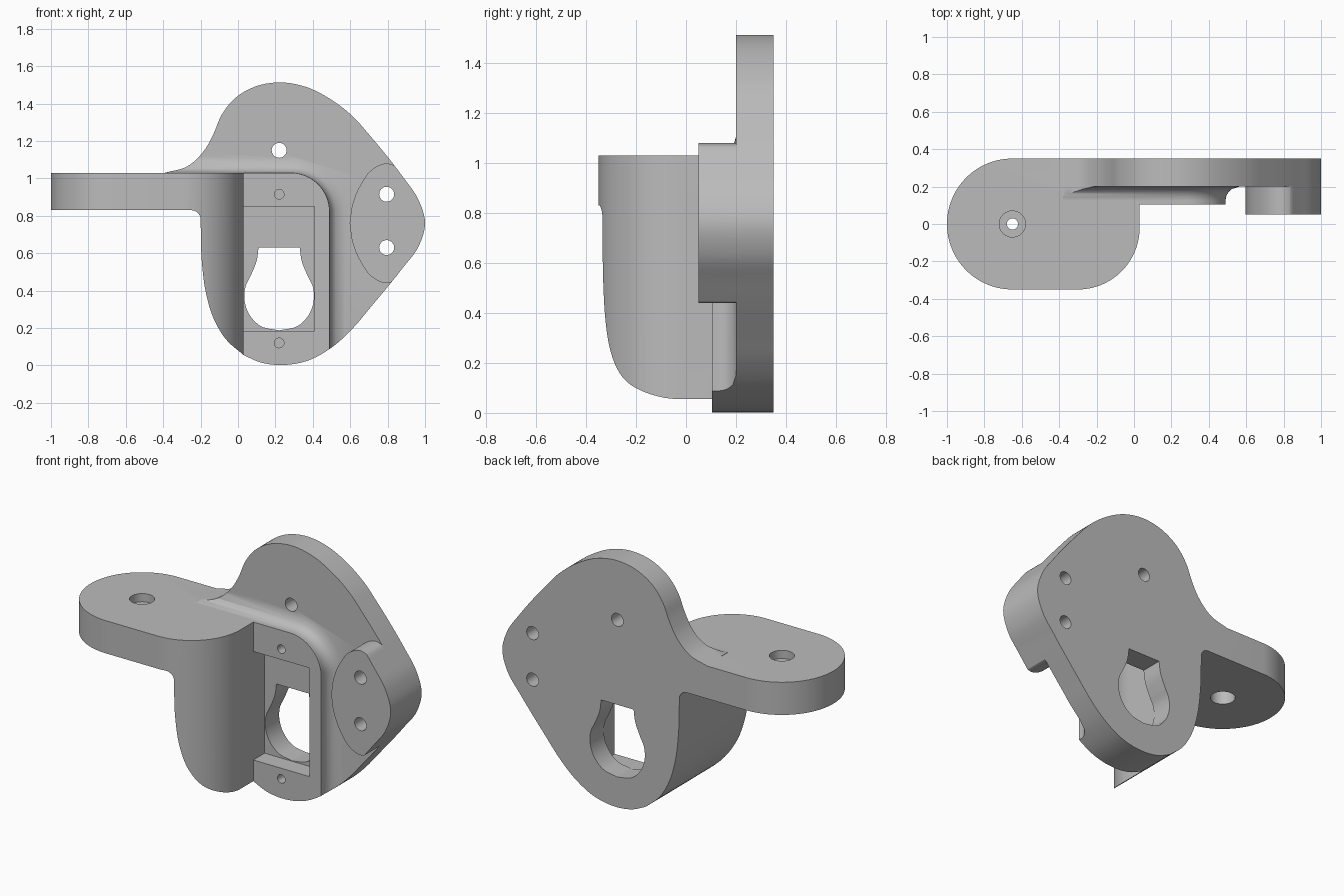
import bpy, bmesh, math
from mathutils import Vector

if "Cube" in bpy.data.objects:
    bpy.data.objects.remove(bpy.data.objects["Cube"])

grey = bpy.data.materials.new("plain_grey")
grey.use_nodes = True
GREY = (0.5, 0.5, 0.5, 1)
grey.diffuse_color = GREY
grey.node_tree.nodes["Principled BSDF"].inputs["Base Color"].default_value = GREY


def smooth(points, steps=6):
    """Curve through the points, with tangents weighted by spacing."""
    p = [Vector(q) for q in points]
    p = [2 * p[0] - p[1]] + p + [2 * p[-1] - p[-2]]
    out = []
    for a, b, c, d in zip(p, p[1:], p[2:], p[3:]):
        la, lb, lc = (b - a).length, (c - b).length, (d - c).length
        m0 = ((b - a) / la * lb + (c - b) / lb * la) / (la + lb) * lb
        m1 = ((c - b) / lb * lc + (d - c) / lc * lb) / (lb + lc) * lb
        for i in range(steps):
            t = i / steps
            h = t * t * (3 - 2 * t)
            out.append(b * (1 - h) + c * h + m0 * t * (1 - t) ** 2 - m1 * t * t * (1 - t))
    return [tuple(v) for v in out] + [tuple(points[-1])]


def arc(cx, cy, r, start, end, n=24):
    angles = [math.radians(start + (end - start) * i / n) for i in range(n + 1)]
    return [(cx + r * math.cos(a), cy + r * math.sin(a)) for a in angles]


def loft(name, rings):
    """Closed solid through matching rings of 3D points."""
    bm = bmesh.new()
    rows = [[bm.verts.new(p) for p in ring] for ring in rings]
    n = len(rows[0])
    for low, high in zip(rows, rows[1:]):
        for i in range(n):
            j = (i + 1) % n
            bm.faces.new((low[i], low[j], high[j], high[i]))
    bm.faces.new(rows[0][::-1])
    bm.faces.new(rows[-1])
    bmesh.ops.recalc_face_normals(bm, faces=bm.faces)
    mesh = bpy.data.meshes.new(name)
    bm.to_mesh(mesh)
    bm.free()
    mesh.materials.append(grey)
    ob = bpy.data.objects.new(name, mesh)
    bpy.context.collection.objects.link(ob)
    return ob


def slab(name, outline, y0, y1):
    return loft(name, [[(x, y, z) for x, z in outline] for y in (y0, y1)])


def column(name, outline, z0, z1):
    return loft(name, [[(x, y, z) for x, y in outline] for z in (z0, z1)])


def combine(target, other, operation):
    mod = target.modifiers.new(operation.lower(), "BOOLEAN")
    mod.operation, mod.object, mod.solver = operation, other, "EXACT"
    bpy.context.view_layer.objects.active = target
    bpy.ops.object.modifier_apply(modifier=mod.name)
    bpy.data.objects.remove(other)


# Shared outline curves, seen from the front
ARM_TOP, ARM_LOW, LEG_X, PLATE_Y, BACK_Y = 1.03, 0.83, 0.03, 0.2, 0.35
under_arm = arc(-0.25, 0.78, 0.05, 90, 0, 8)
leg_side = smooth([(-0.2, 0.77), (-0.193, 0.55), (-0.17, 0.38), (-0.13, 0.25),
                   (-0.065, 0.14), (LEG_X, 0.055)])
plate_edge = smooth([(LEG_X, 0.055), (0.12, 0.016), (0.22, 0.002), (0.38, 0.028), (0.5, 0.095),
                     (0.62, 0.205), (0.7, 0.3), (0.88, 0.52), (0.965, 0.635), (1, 0.76),
                     (0.965, 0.885), (0.88, 1.01), (0.7, 1.235), (0.62, 1.325), (0.5, 1.42),
                     (0.36, 1.49), (0.22, 1.513), (0.09, 1.49), (-0.02, 1.425), (-0.09, 1.335),
                     (-0.13, 1.24), (-0.18, 1.15), (-0.27, 1.065), (-0.39, ARM_TOP)])
plate_outline = [(-0.39, ARM_LOW)] + under_arm + leg_side + plate_edge[1:]

# Back plate
bracket = slab("bracket", plate_outline, PLATE_Y, BACK_Y)

# Horizontal arm with the leg below it, rounded in plan
arm = slab("arm_and_leg", [(-1.1, ARM_TOP), (-1.1, ARM_LOW)] + under_arm + leg_side
           + [(LEG_X, ARM_TOP)], -0.5, BACK_Y)
plan = arc(-0.65, 0, 0.35, 90, 270, 48) + arc(-0.3, -0.02, 0.33, 270, 360, 32) + [(LEG_X, BACK_Y)]
combine(arm, column("plan_shape", plan, -0.2, 1.4), "INTERSECT")

# Raised mounting frame, flaring into the plate
FLARE, FRONT = 0.075, 0.105
rings = []
levels = [FRONT] + [PLATE_Y - FLARE * math.cos(math.radians(a)) for a in range(0, 91, 10)]
for y in levels + [0.25]:
    rise = min(max(y - (PLATE_Y - FLARE), 0), FLARE)
    d = FLARE - math.sqrt(FLARE ** 2 - rise ** 2)
    ring = arc(0.28, 0.82, 0.21 + d, 0, 90, 16) + [(-0.38, ARM_TOP + d), (-0.38, -0.2), (0.49 + d, -0.2)]
    rings.append([(x, y, z) for x, z in ring])
frame = loft("mounting_frame", rings)
combine(frame, slab("frame_limit", plate_outline, -0.2, 0.3), "INTERSECT")

# Raised side pad, trimmed by the plate edge
half = smooth([(0.597, 0.76), (0.612, 0.86), (0.655, 0.965), (0.72, 1.05), (0.795, 1.08),
               (0.85, 1.06), (0.9, 0.99)])
pad_outline = half + [(1.1, 0.99), (1.1, 0.53)] + [(x, 1.52 - z) for x, z in half[:0:-1]]
pad = slab("side_pad", pad_outline, 0.05, 0.25)
combine(pad, slab("pad_limit", plate_outline, -0.2, 0.3), "INTERSECT")

for part in (arm, frame, pad):
    combine(bracket, part, "UNION")

# Rectangular pocket and keyhole opening
pocket = [(LEG_X, 0.185), (0.41, 0.185), (0.41, 0.85), (LEG_X, 0.85)]
combine(bracket, slab("pocket_cutter", pocket, 0, 0.215), "DIFFERENCE")
right = smooth([(0.33, 0.63), (0.34, 0.56), (0.372, 0.48), (0.4, 0.42), (0.406, 0.36), (0.386, 0.284),
                (0.32, 0.211), (0.22, 0.187)])
keyhole = right + [(0.44 - x, z) for x, z in right[-2::-1]]
combine(bracket, slab("keyhole_cutter", keyhole, 0.15, 0.5), "DIFFERENCE")

# Screw holes through the plate and pad, and blind holes in the frame
for x, z, r, depth in ((0.22, 1.15, 0.04, 0.5), (0.795, 0.915, 0.04, 0.5), (0.795, 0.63, 0.04, 0.5),
                       (0.22, 0.915, 0.026, 0.25), (0.22, 0.12, 0.026, 0.25)):
    combine(bracket, slab("screw_cutter", arc(x, z, r, 0, 345, 23), -0.1, depth), "DIFFERENCE")

# Stepped hole in the arm
for r, z0, z1 in ((0.07, 0.98, 1.1), (0.03, 0.7, 1.1), (0.07, 0.7, 0.93)):
    combine(bracket, column("arm_hole_cutter", arc(-0.65, 0, r, 0, 350, 35), z0, z1), "DIFFERENCE")

bpy.ops.object.select_all(action="DESELECT")
bracket.select_set(True)
bpy.context.view_layer.objects.active = bracket
bpy.ops.object.shade_smooth_by_angle(angle=math.radians(30))
